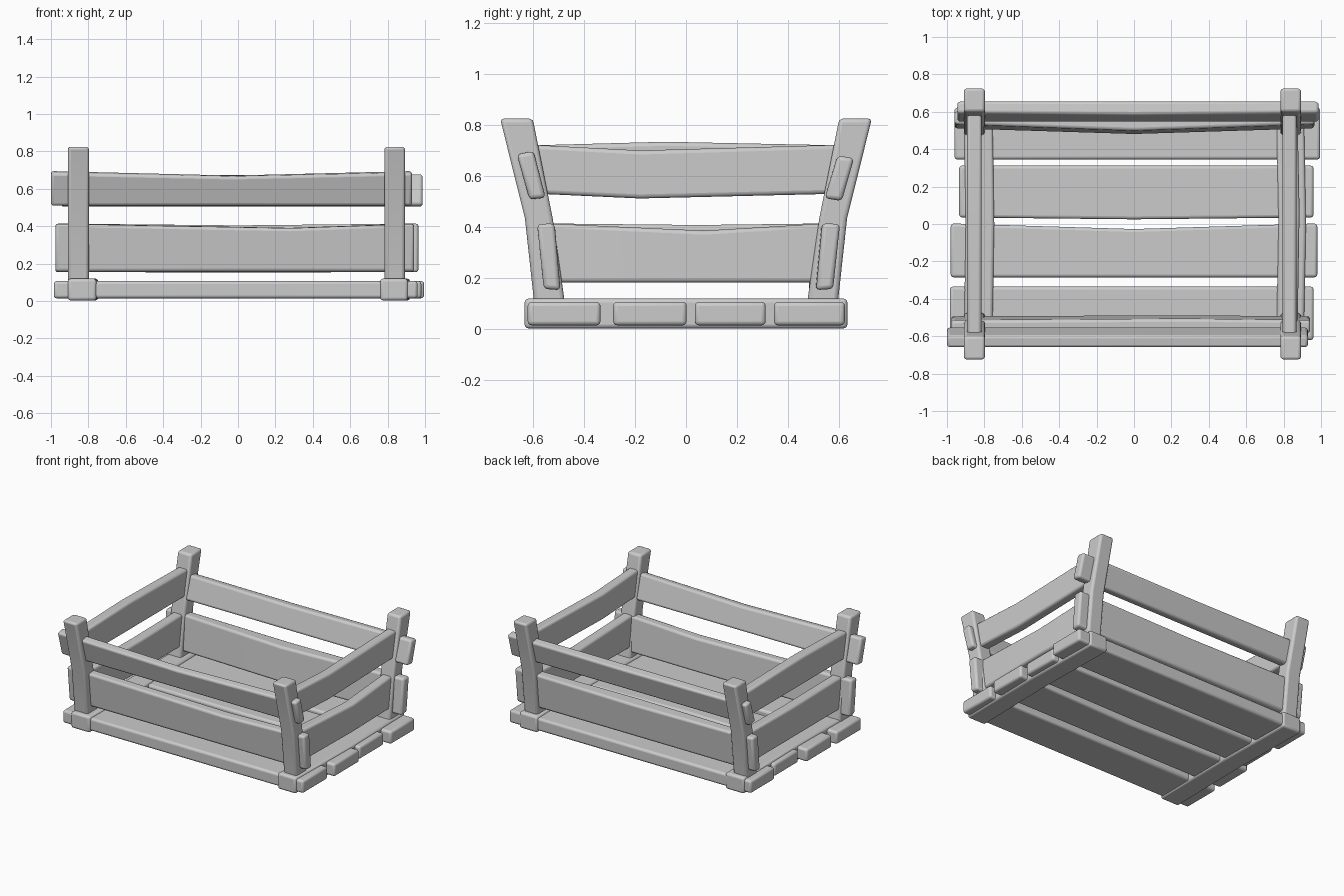
import bpy, bmesh

if "Cube" in bpy.data.objects:
    bpy.data.objects.remove(bpy.data.objects["Cube"])


def loft(name, sections, bevel=0.016):
    """Skin a row of four-cornered sections into a soft-edged plank."""
    bm = bmesh.new()
    rings = [[bm.verts.new(p) for p in s] for s in sections]
    for a, b in zip(rings, rings[1:]):
        for i in range(4):
            j = (i + 1) % 4
            bm.faces.new((a[i], a[j], b[j], b[i]))
    bm.faces.new(rings[0])
    bm.faces.new(rings[-1])
    bmesh.ops.recalc_face_normals(bm, faces=bm.faces)
    me = bpy.data.meshes.new(name)
    bm.to_mesh(me)
    bm.free()
    ob = bpy.data.objects.new(name, me)
    bpy.context.collection.objects.link(ob)
    m = ob.modifiers.new("soft_edges", "BEVEL")
    m.width = bevel
    m.segments = 3
    m.limit_method = "ANGLE"
    m.angle_limit = 0.6
    bpy.ops.object.select_all(action="DESELECT")
    ob.select_set(True)
    bpy.context.view_layer.objects.active = ob
    bpy.ops.object.shade_smooth_by_angle(angle=0.6)
    return ob


def plank_x(name, x0, x1, quad, xm=0.0, mid=((0, 0),) * 4):
    """Plank along x; quad is its (y, z) section, mid shifts the middle section."""
    bent = [(y + dy, z + dz) for (y, z), (dy, dz) in zip(quad, mid)]
    loft(name, [[(x, y, z) for y, z in q]
                for x, q in ((x0, quad), (xm, bent), (x1, quad))])


def plank_y(name, x0, x1, z0, z1, ends, ym, dz0, dz1, dx=0.0):
    """Plank along y, bent in the middle; ends are half lengths at bottom and top."""
    lo, hi = ends
    loft(name, [
        [(x0, -lo, z0), (x1, -lo, z0), (x1, -hi, z1), (x0, -hi, z1)],
        [(x0 + dx, ym, z0 + dz0), (x1 + dx, ym, z0 + dz0),
         (x1 + dx, ym, z1 + dz1), (x0 + dx, ym, z1 + dz1)],
        [(x0, lo, z0), (x1, lo, z0), (x1, hi, z1), (x0, hi, z1)]])


# Floor slats: x range, y range, and bend of the front and back edges
floor = [(-0.985, 0.96, -0.62, -0.335, 0, 0),
         (-0.98, 0.98, -0.285, 0.003, 0, -0.03),
         (-0.935, 0.96, 0.035, 0.312, -0.01, 0),
         (-0.96, 0.995, 0.345, 0.622, 0, 0)]
for i, (x0, x1, y0, y1, d0, d1) in enumerate(floor):
    plank_x(f"floor_slat_{i + 1}", x0, x1,
            [(y0, 0.015), (y1, 0.015), (y1, 0.107), (y0, 0.107)],
            mid=[(d0, 0), (d1, 0), (d1, 0), (d0, 0)])

# Runners under the posts
plank_y("runner_left", -0.91, -0.757, 0.003, 0.12, (0.632, 0.632), 0, 0, 0, 0.01)
plank_y("runner_right", 0.76, 0.908, 0.003, 0.12, (0.632, 0.632), 0, 0, 0, 0.012)

# Corner posts, kinked outwards: (z, inner y, outer y)
kink = [(0.06, 0.468, 0.59), (0.435, 0.522, 0.631), (0.825, 0.60, 0.728)]
for side, x0, x1 in (("left", -0.91, -0.797), ("right", 0.783, 0.893)):
    for end, s in (("front", -1), ("back", 1)):
        loft(f"post_{end}_{side}",
             [[(x0, s * a, z), (x1, s * a, z), (x1, s * b, z), (x0, s * b, z)]
              for z, a, b in kink])

# Long side slats, leaning with the posts
plank_x("front_upper_slat", -1.0, 0.93,
        [(-0.613, 0.508), (-0.55, 0.515), (-0.597, 0.698), (-0.662, 0.685)],
        -0.03, [(0, 0), (0, 0), (0, -0.025), (0, -0.02)])
plank_x("back_upper_slat", -0.945, 0.987,
        [(0.543, 0.513), (0.61, 0.502), (0.658, 0.67), (0.594, 0.68)],
        0.0, [(0, 0), (0, 0), (0, -0.005), (-0.01, -0.005)])
plank_x("front_lower_slat", -0.977, 0.942,
        [(-0.557, 0.158), (-0.492, 0.153), (-0.515, 0.415), (-0.583, 0.412)],
        0.28, [(0, 0), (0.005, 0), (0.008, -0.023), (0, -0.023)])
plank_x("back_lower_slat", -0.96, 0.965,
        [(0.51, 0.153), (0.576, 0.158), (0.603, 0.412), (0.534, 0.415)],
        0.0, [(-0.03, 0), (0, 0), (0, -0.01), (-0.035, -0.01)])

# Short end boards held between the posts
plank_y("left_upper_board", -0.892, -0.815, 0.53, 0.72, (0.57, 0.60), -0.08, 0, 0.014)
plank_y("right_upper_board", 0.795, 0.868, 0.53, 0.722, (0.57, 0.60), -0.18, -0.018, -0.022)
plank_y("left_lower_board", -0.892, -0.815, 0.183, 0.414, (0.52, 0.54), 0.05, 0, -0.006)
plank_y("right_lower_board", 0.798, 0.875, 0.183, 0.414, (0.52, 0.54), 0.07, 0, -0.028, 0.01)
